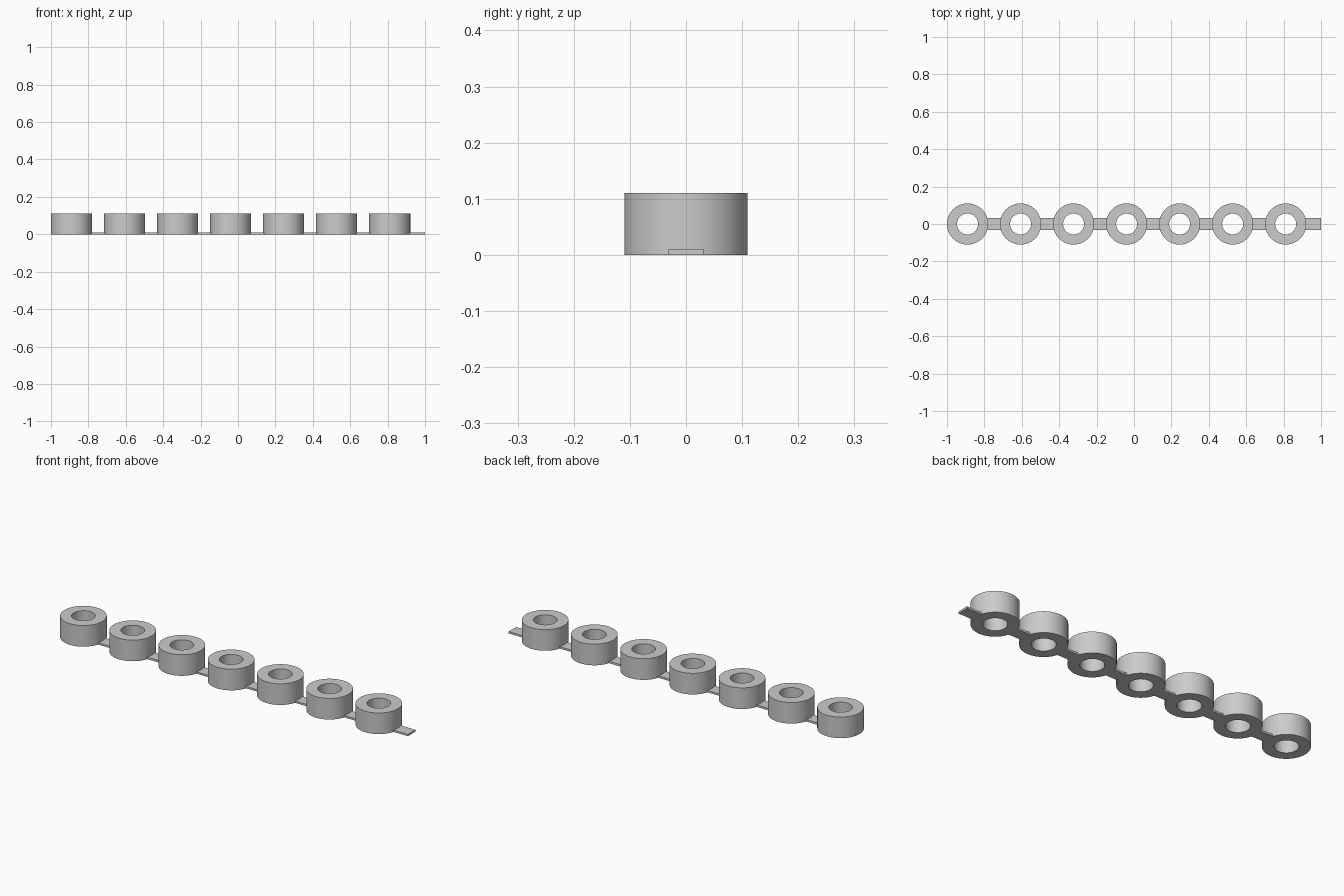
import bpy, bmesh, math

cube = bpy.data.objects.get("Cube")
if cube:
    bpy.data.objects.remove(cube, do_unlink=True)

COUNT, PITCH, FIRST_X = 7, 0.2835, -0.89
OUTER, INNER, HEIGHT = 0.11, 0.056, 0.11
TAB_WIDTH, TAB_HEIGHT, TAB_START, TAB_END = 0.062, 0.01, 0.09, 0.189
SIDES = 64

grey = bpy.data.materials.new("plain grey")
grey.use_nodes = True
colour = (0.6, 0.6, 0.6, 1)
grey.diffuse_color = colour
grey.node_tree.nodes["Principled BSDF"].inputs["Base Color"].default_value = colour


def add_object(name, bm, x):
    bmesh.ops.recalc_face_normals(bm, faces=bm.faces)
    mesh = bpy.data.meshes.new(name)
    bm.to_mesh(mesh)
    bm.free()
    mesh.materials.append(grey)
    obj = bpy.data.objects.new(name, mesh)
    obj.location.x = x
    bpy.context.collection.objects.link(obj)
    return obj


# Thick tube made by spinning a rectangular section
def add_ring(name, x):
    bm = bmesh.new()
    section = [(INNER, 0), (OUTER, 0), (OUTER, HEIGHT), (INNER, HEIGHT)]
    verts = [bm.verts.new((r, 0, z)) for r, z in section]
    edges = [bm.edges.new((verts[i], verts[i - 1])) for i in range(len(verts))]
    bmesh.ops.spin(bm, geom=verts + edges, axis=(0, 0, 1), cent=(0, 0, 0),
                   angle=math.tau, steps=SIDES, use_merge=True)
    bmesh.ops.remove_doubles(bm, verts=bm.verts, dist=0.0001)
    obj = add_object(name, bm, x)
    bpy.ops.object.select_all(action="DESELECT")
    obj.select_set(True)
    bpy.context.view_layer.objects.active = obj
    bpy.ops.object.shade_smooth_by_angle(angle=math.radians(30))


# Thin flat strip linking one ring to the next
def add_tab(name, x):
    bm = bmesh.new()
    bmesh.ops.create_cube(bm, size=1)
    bmesh.ops.scale(bm, verts=bm.verts, vec=(TAB_END - TAB_START, TAB_WIDTH, TAB_HEIGHT))
    bmesh.ops.translate(bm, verts=bm.verts,
                        vec=((TAB_START + TAB_END) / 2, 0, TAB_HEIGHT / 2))
    add_object(name, bm, x)


for i in range(COUNT):
    centre = FIRST_X + i * PITCH
    add_ring(f"ring_{i + 1}", centre)
    add_tab(f"connecting_tab_{i + 1}", centre)
